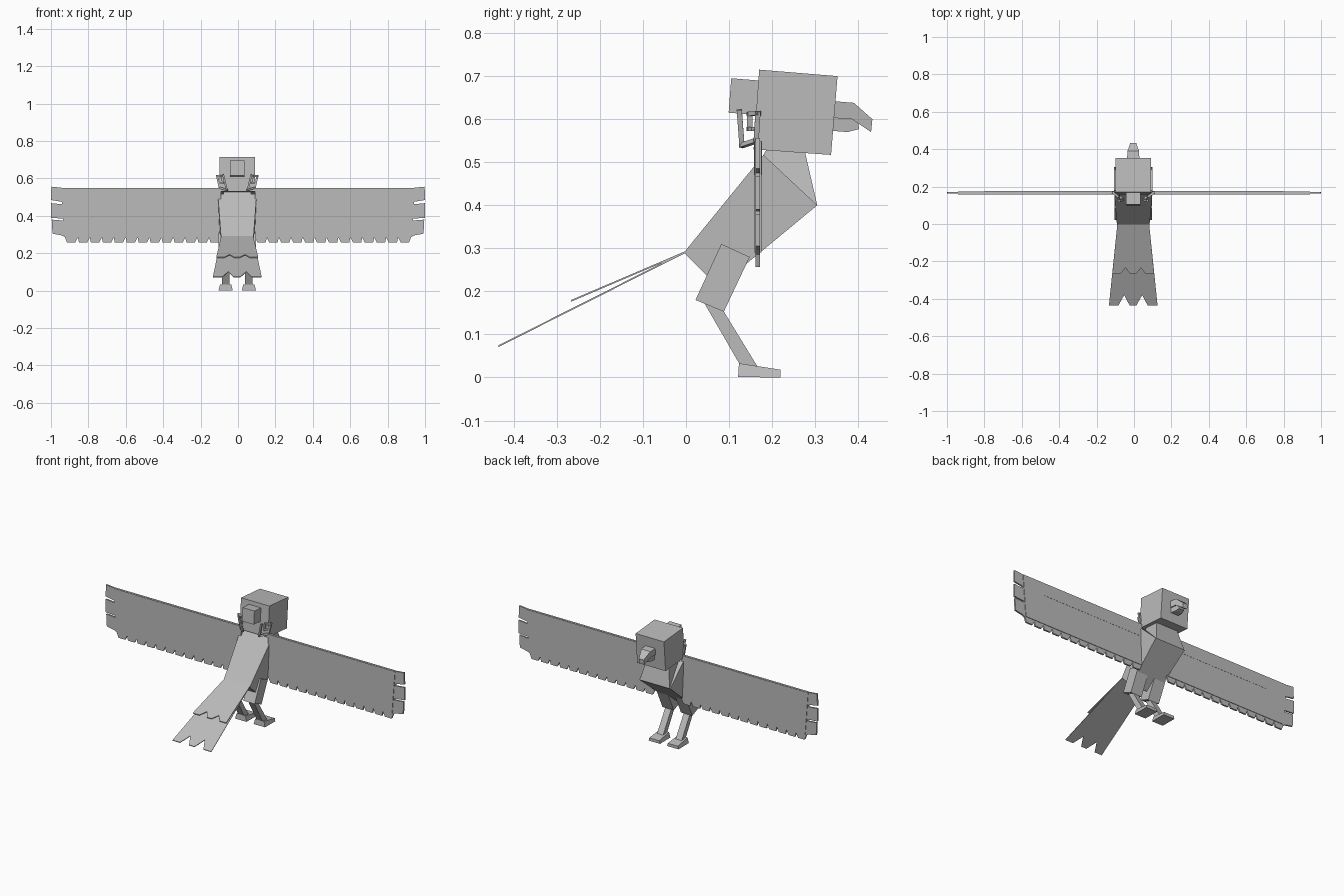
import bpy
import bmesh
from mathutils import Vector

cube = bpy.data.objects.get("Cube")
if cube:
    bpy.data.objects.remove(cube, do_unlink=True)

grey = bpy.data.materials.new("plain grey")
grey.use_nodes = True
grey.diffuse_color = (0.5, 0.5, 0.5, 1)
grey.node_tree.nodes["Principled BSDF"].inputs["Base Color"].default_value = (0.5, 0.5, 0.5, 1)

MID = -0.004  # centre line of the body


def solid(name, ring_a, ring_b):
    """Closed solid between two matching rings of points."""
    bm = bmesh.new()
    a = [bm.verts.new(p) for p in ring_a]
    b = [bm.verts.new(p) for p in ring_b]
    n = len(a)
    bm.faces.new(a)
    bm.faces.new(b[::-1])
    for i in range(n):
        j = (i + 1) % n
        bm.faces.new((a[i], b[i], b[j], a[j]))
    bmesh.ops.recalc_face_normals(bm, faces=bm.faces)
    mesh = bpy.data.meshes.new(name)
    bm.to_mesh(mesh)
    bm.free()
    mesh.materials.append(grey)
    obj = bpy.data.objects.new(name, mesh)
    bpy.context.collection.objects.link(obj)
    return obj


def profile(name, side, half, x=0.0):
    """Side outline (y, z) given a half width, or one per point."""
    widths = half if isinstance(half, list) else [half] * len(side)
    left = [(MID + x + w, y, z) for (y, z), w in zip(side, widths)]
    right = [(MID + x - w, y, z) for (y, z), w in zip(side, widths)]
    return solid(name, left, right)


# Body, neck and head
profile("body", [(-0.005, 0.29), (0.18, 0.517), (0.305, 0.40), (0.075, 0.21)],
        [0.087, 0.104, 0.104, 0.087])
profile("neck", [(0.165, 0.49), (0.19, 0.535), (0.275, 0.53), (0.305, 0.40)],
        [0.075, 0.072, 0.072, 0.1])
profile("head", [(0.17, 0.715), (0.352, 0.70), (0.337, 0.517), (0.157, 0.53)], 0.095)
profile("head_back_block", [(0.105, 0.695), (0.18, 0.689), (0.175, 0.609), (0.099, 0.615)], 0.04)

# Beak
profile("upper_beak", [(0.34, 0.642), (0.39, 0.638), (0.433, 0.60), (0.43, 0.57),
                       (0.385, 0.60), (0.34, 0.603)],
        [0.033, 0.031, 0.016, 0.016, 0.031, 0.033])
profile("lower_beak", [(0.34, 0.603), (0.385, 0.60), (0.40, 0.59), (0.402, 0.577),
                       (0.375, 0.57), (0.34, 0.573)],
        [0.026, 0.024, 0.017, 0.017, 0.024, 0.026])


# Tail: two sloping sheets with three notched feathers each
def tail(name, end, end_z, half, notch):
    outline = [(-0.085, 0.0), (-half, end)]
    for x in (-0.37, 0.37):
        outline += [((x - 0.24) * half, end), (x * half, end + notch), ((x + 0.22) * half, end)]
    outline += [(half, end), (0.085, 0.0)]

    def ring(lift):
        return [(MID + x, y, 0.29 + (end_z - 0.29) * y / end + lift) for x, y in outline]
    solid(name, ring(0), ring(0.004))


tail("tail_upper_feathers", -0.267, 0.176, 0.112, 0.033)
tail("tail_lower_feathers", -0.435, 0.071, 0.13, 0.055)


def wing_sheet(name, outline, side, y0, y1):
    solid(name, [(side * x, y0, z) for x, z in outline],
          [(side * x, y1, z) for x, z in outline])


# Wing outline: notched tip and a row of feather ends below
TEETH = 13
step = (0.92 - 0.09) / TEETH
wing = [(0.09, 0.55), (0.94, 0.55), (0.998, 0.556), (1.0, 0.485), (0.94, 0.475),
        (0.94, 0.462), (1.0, 0.468), (1.0, 0.39), (0.935, 0.385),
        (0.935, 0.375), (0.996, 0.38), (0.992, 0.305), (0.94, 0.295), (0.925, 0.285)]
for i in range(TEETH):
    x = 0.92 - i * step
    wing += [(x - 0.006, 0.257), (x - step + 0.014, 0.257), (x - step, 0.285)]

for side, label in ((1, "left"), (-1, "right")):
    wing_sheet(label + "_wing_feathers", wing, side, 0.162, 0.172)
    wing_sheet(label + "_wing_panel", [(0.09, 0.549), (0.94, 0.549), (0.92, 0.29), (0.09, 0.29)],
               side, 0.159, 0.175)
    wing_sheet(label + "_wing_coverts", [(0.09, 0.548), (0.8, 0.548), (0.8, 0.47), (0.09, 0.47)],
               side, 0.158, 0.176)

    # Legs
    x = side * 0.062
    profile(label + "_thigh", [(0.082, 0.31), (0.148, 0.28), (0.088, 0.153), (0.022, 0.18)], 0.038, x)
    profile(label + "_shin", [(0.043, 0.172), (0.088, 0.153), (0.165, 0.027), (0.125, 0.03)], 0.02, x)
    profile(label + "_foot", [(0.123, 0.033), (0.22, 0.018), (0.22, 0.0), (0.121, 0.001)],
            [0.03, 0.034, 0.038, 0.038], x)

    # Curled plume behind the cheek: an angular spiral ribbon
    path = [(0.075, 0.124, 0.618), (0.056, 0.13, 0.539), (0.094, 0.163, 0.55), (0.108, 0.167, 0.614),
            (0.082, 0.148, 0.612), (0.076, 0.148, 0.577), (0.092, 0.156, 0.577)]
    for i in range(len(path) - 1):
        a, b = Vector(path[i]), Vector(path[i + 1])
        along = (b - a).normalized()
        a, b = a - along * 0.004, b + along * 0.004
        across = along.cross(Vector((0, 1, 0))).normalized() * 0.005
        deep = along.cross(across).normalized() * 0.006
        corners = [across + deep, across - deep, -across - deep, -across + deep]
        rings = [[(MID + side * (p + c).x, (p + c).y, (p + c).z) for c in corners] for p in (a, b)]
        solid(f"{label}_plume_{i + 1}", rings[0], rings[1])
